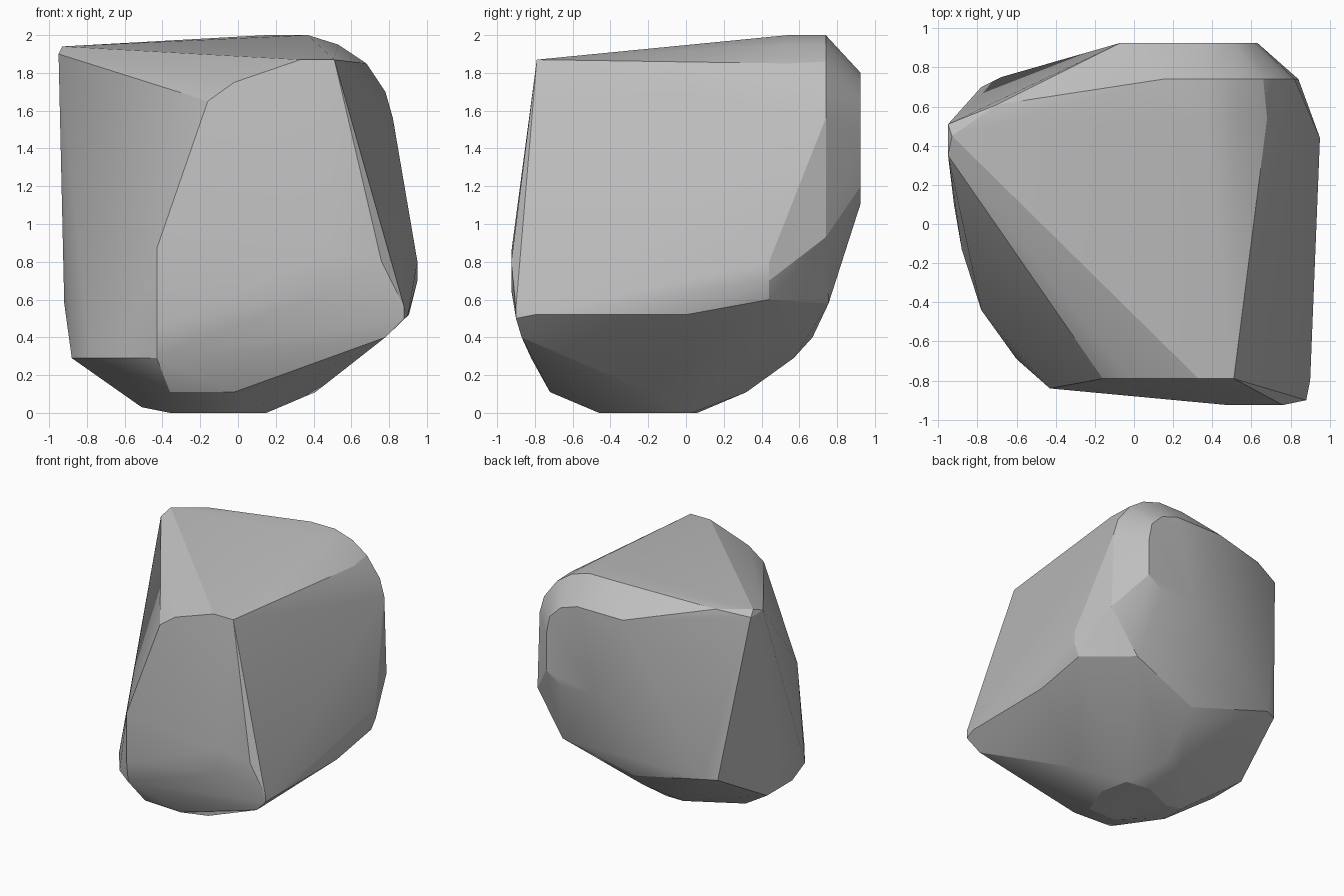
import bpy
import bmesh
import math

# Remove the default object
old = bpy.data.objects.get("Cube")
if old:
    bpy.data.objects.remove(old, do_unlink=True)


def at_height(z, *corners):
    """Corners of a horizontal slice, given as x and y."""
    return [(x, y, z) for x, y in corners]


def at_depth(y, *corners):
    """Corners of an upright slice, given as x and z."""
    return [(x, y, z) for x, z in corners]


def make_material(name, colour):
    material = bpy.data.materials.new(name)
    material.use_nodes = True
    material.diffuse_color = colour
    shader = material.node_tree.nodes["Principled BSDF"]
    shader.inputs["Base Color"].default_value = colour
    shader.inputs["Roughness"].default_value = 0.9
    return material


def make_rock(name, points, material):
    """Wrap a tight skin around the corner points of the boulder."""
    bm = bmesh.new()
    for point in points:
        bm.verts.new(point)
    hull = bmesh.ops.convex_hull(bm, input=bm.verts)
    loose = {v for v in hull["geom_interior"] + hull["geom_unused"]
             if isinstance(v, bmesh.types.BMVert)}
    bmesh.ops.delete(bm, geom=list(loose), context="VERTS")
    bmesh.ops.dissolve_limit(bm, angle_limit=math.radians(1),
                             verts=bm.verts, edges=bm.edges)
    bmesh.ops.recalc_face_normals(bm, faces=bm.faces)
    mesh = bpy.data.meshes.new(name)
    bm.to_mesh(mesh)
    bm.free()
    mesh.materials.append(material)
    rock = bpy.data.objects.new(name, mesh)
    bpy.context.collection.objects.link(rock)
    bpy.ops.object.select_all(action="DESELECT")
    rock.select_set(True)
    bpy.context.view_layer.objects.active = rock
    bpy.ops.object.shade_smooth_by_angle(angle=math.radians(18))
    return rock


# Flat foot and the rounded underside above it
underside = (
    at_height(0, (-.36, -.3), (-.2, -.46), (.05, -.46),
              (.15, -.2), (.1, .03), (-.1, .06), (-.36, -.05))
    + at_height(.03, (-.51, -.05), (-.51, -.25))
    + at_height(.11, (-.36, -.7), (-.02, -.72), (.41, -.2), (-.05, .32), (-.2, .32))
    + at_height(.29, (-.88, .2), (-.88, -.13), (-.78, -.44),
                (-.6, -.69), (-.43, -.82), (0, .57))
    + at_height(.4, (.78, -.87), (0, .67))
)

# Slanted front face
front_face = (
    at_depth(-.79, (-.16, 1.65), (-.02, 1.75), (.33, 1.87), (.51, 1.87))
    + at_depth(-.84, (-.43, .46), (-.43, .87))
    + at_depth(-.925, (.48, .85), (.76, .8), (.48, .65))
    + at_depth(-.9, (.88, .5), (.88, .56))
)

# Wide corners of the two sides
side_corners = (
    at_height(.52, (.9, -.8), (.905, 0))
    + at_depth(.44, (.95, .8), (.95, .7), (.91, .6))
    + at_height(1.9, (-.95, .51), (-.95, .35))
    + at_height(.58, (-.78, .7), (-.68, .75), (-.92, .1), (.6, .755))
    + at_height(1.94, (-.93, .45), (-.7, .61))
)

# Rounded shoulder and flat back
back_shoulder = (
    at_depth(.74, (.84, .93), (.82, 1.56), (.78, 1.7), (.66, 1.86),
             (.53, 1.95), (.37, 2), (.15, 2))
    + at_depth(.54, (.37, 2), (.53, 1.95), (.68, 1.85))
    + at_depth(.925, (-.07, 1.8), (.35, 1.8), (.5, 1.75), (.6, 1.65),
               (.63, 1.5), (.63, 1.2), (.5, 1.11), (.2, 1.11))
)

stone = make_material("grey stone", (.52, .52, .52, 1))
make_rock("boulder", underside + front_face + side_corners + back_shoulder, stone)
